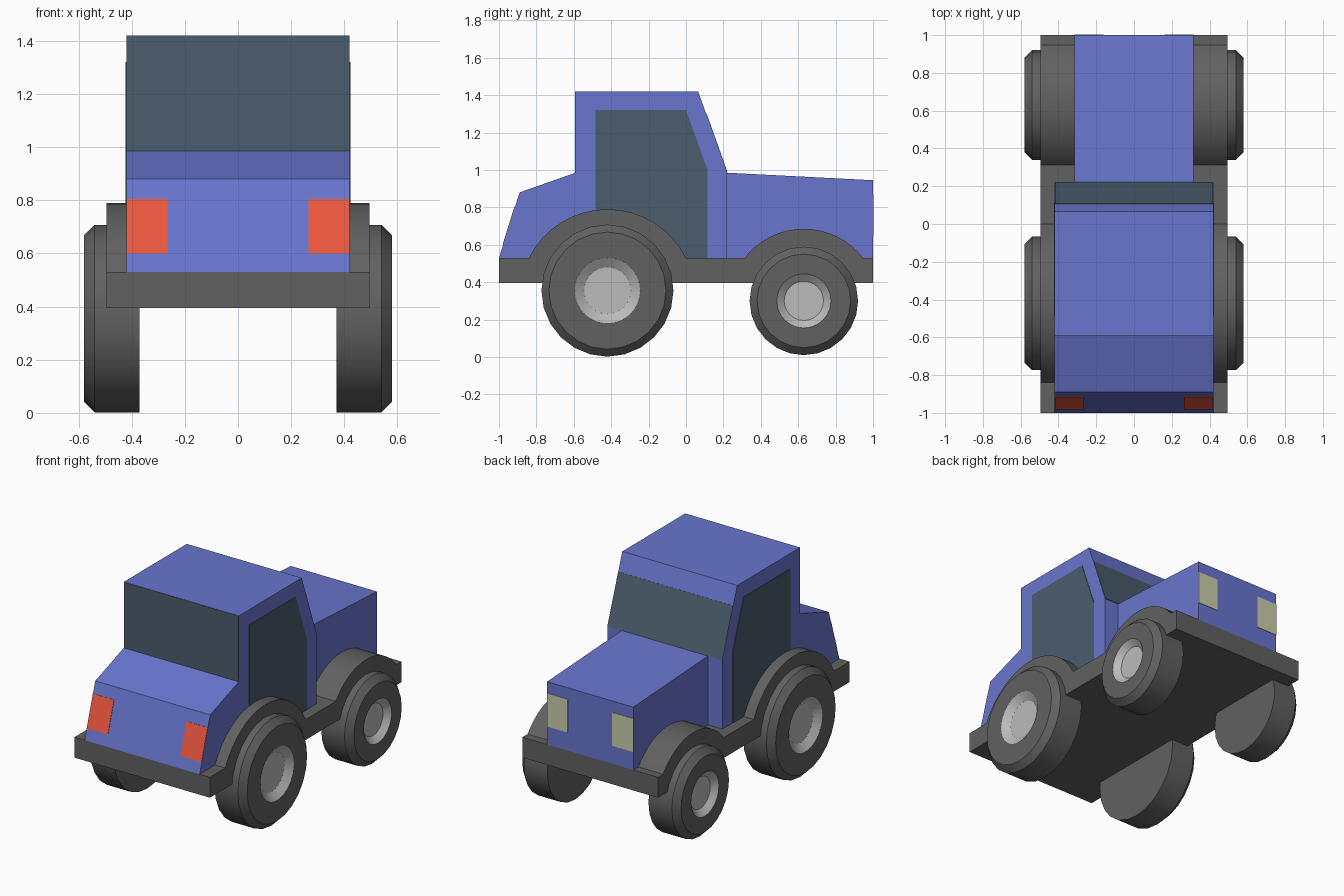
import bpy, bmesh
from math import asin, sin, cos, tau
from mathutils import Vector

if "Cube" in bpy.data.objects:
    bpy.data.objects.remove(bpy.data.objects["Cube"])


def material(name, rgb):
    m = bpy.data.materials.new(name)
    m.diffuse_color = (*rgb, 1)
    m.use_nodes = True
    m.node_tree.nodes["Principled BSDF"].inputs["Base Color"].default_value = m.diffuse_color
    return m


BLUE = material("blue_paint", (0.14, 0.18, 0.62))
GLASS = material("dark_glass", (0.07, 0.11, 0.15))
RED = material("red_light", (0.85, 0.10, 0.05))
CREAM = material("cream_light", (0.60, 0.63, 0.40))
DARK = material("dark_grey", (0.12, 0.12, 0.12))
RIM = material("light_grey", (0.50, 0.50, 0.50))


def finish(name, bm, mats, mirror=False):
    bmesh.ops.recalc_face_normals(bm, faces=bm.faces)
    me = bpy.data.meshes.new(name)
    bm.to_mesh(me)
    bm.free()
    for m in mats:
        me.materials.append(m)
    ob = bpy.data.objects.new(name, me)
    bpy.context.collection.objects.link(ob)
    if mirror:
        mod = ob.modifiers.new("mirror", "MIRROR")
        mod.use_mirror_merge = False
    return ob


def prism(name, profile, x0, x1, mat, mirror=False):
    """Extrude a (y, z) profile from x0 to x1."""
    bm = bmesh.new()
    face = bm.faces.new([bm.verts.new((x0, y, z)) for y, z in profile])
    new = bmesh.ops.extrude_face_region(bm, geom=[face])["geom"]
    moved = [v for v in new if isinstance(v, bmesh.types.BMVert)]
    bmesh.ops.translate(bm, verts=moved, vec=(x1 - x0, 0, 0))
    return finish(name, bm, [mat], mirror)


def plate(name, a, b, x0, x1, mat, mirror=False):
    """Thin plate on the outside of a (y, z) edge running from a to b."""
    a, b = Vector(a), Vector(b)
    d = (b - a).normalized()
    n = Vector((-d.y, d.x)) * 0.003
    return prism(name, [a - n, b - n, b + n, a + n], x0, x1, mat, mirror)


def arch(y, half, rise, z, steps=16):
    """Circular fender arc standing on height z."""
    r = (half * half + rise * rise) / (2 * rise)
    t = asin(half / r)
    angles = [-t + 2 * t * i / steps for i in range(steps + 1)]
    return [(y + r * sin(a), z + rise - r + r * cos(a)) for a in angles]


def wheel(name, y, z, r, rim, hub, sides=24):
    """Turn the tyre and dished rim around the axle."""
    bm = bmesh.new()
    section = [(0.37, 0), (0.37, r), (0.54, r), (0.58, r - 0.04),
               (0.58, rim), (0.545, hub), (0.545, 0)]
    vs = [bm.verts.new((x, y, z + h)) for x, h in section]
    es = [bm.edges.new(p) for p in zip(vs, vs[1:])]
    bmesh.ops.spin(bm, geom=vs + es, cent=(0, y, z), axis=(1, 0, 0),
                   angle=tau, steps=sides)
    bmesh.ops.remove_doubles(bm, verts=bm.verts, dist=0.0005)
    for f in bm.faces:
        c = f.calc_center_median()
        if c.x > 0.54 and Vector((c.y - y, c.z - z)).length < rim:
            f.material_index = 1
    return finish(name, bm, [DARK, RIM], mirror=True)


# Chassis with fenders
BASE = 0.53
chassis = prism("chassis", [(-1, 0.395), (-1, BASE)]
                + arch(-0.42, 0.42, 0.26, BASE)
                + arch(0.63, 0.317, 0.155, BASE)
                + [(1, BASE), (1, 0.395)], -0.495, 0.495, DARK)

# Cab and hood
prism("cab", [(-1, BASE), (-0.89, 0.88), (-0.59, 0.985), (-0.59, 1.42),
              (0.065, 1.42), (0.22, 0.985), (0.22, BASE)], -0.42, 0.42, BLUE)
prism("hood", [(0.22, BASE), (0.22, 0.985), (1, 0.945), (1, BASE)],
      -0.315, 0.315, BLUE)

# Windows
prism("door_window", [(-0.485, BASE), (-0.485, 1.32), (0, 1.32),
                      (0.115, 1.0), (0.115, BASE)], 0.417, 0.423, GLASS, True)
plate("windscreen", (0.107, 1.302), (0.22, 0.985), -0.419, 0.419, GLASS)
plate("rear_window", (-0.59, 0.985), (-0.59, 1.419), -0.419, 0.419, GLASS)


# Lights
def tail(z):
    return (-1 + 0.11 * (z - BASE) / 0.35, z)


plate("tail_light", tail(0.60), tail(0.805), 0.265, 0.419, RED, True)
plate("headlight", (1, 0.87), (1, 0.65), 0.162, 0.314, CREAM, True)

# Wheels
wheels = [wheel("rear_wheels", -0.42, 0.355, 0.353, 0.175, 0.125),
          wheel("front_wheels", 0.63, 0.30, 0.29, 0.145, 0.105)]

# Smooth the round parts
for ob in wheels + [chassis]:
    ob.select_set(True)
bpy.context.view_layer.objects.active = chassis
bpy.ops.object.shade_smooth_by_angle(angle=0.45)
